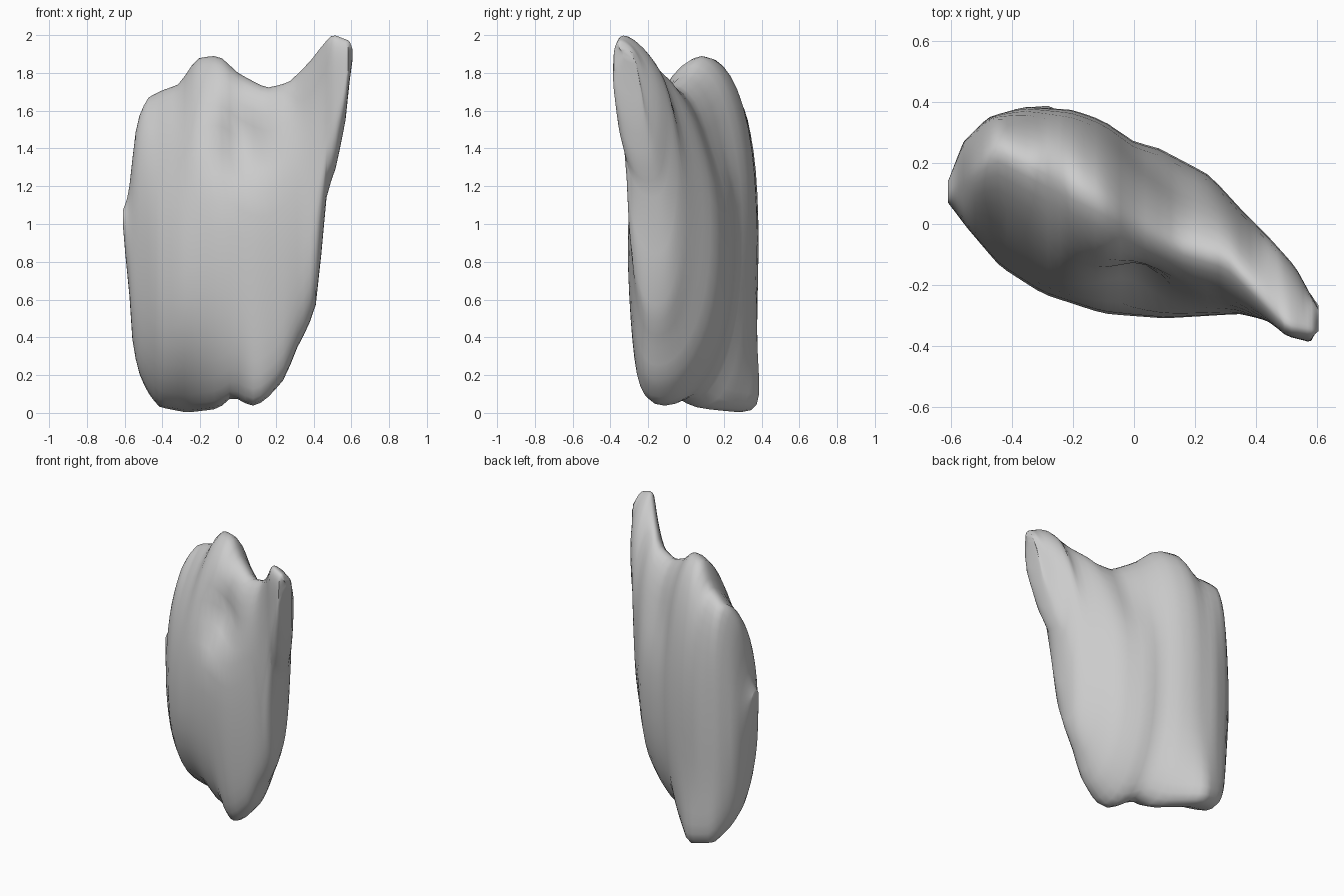
import bpy, bmesh, math

cube = bpy.data.objects.get("Cube")
if cube:
    bpy.data.objects.remove(cube, do_unlink=True)

# Outlines of the body, each a short list of (x, value) points
TOP = [(-.61, 1.07), (-.585, 1.14), (-.565, 1.25), (-.555, 1.42), (-.53, 1.56), (-.48, 1.67),
       (-.4, 1.71), (-.31, 1.74), (-.22, 1.88), (-.1, 1.895), (0, 1.8), (.15, 1.72),
       (.27, 1.75), (.38, 1.86), (.45, 1.95), (.5, 2.005), (.59, 1.97), (.605, 1.93)]
BOTTOM = [(-.61, 1), (-.595, .82), (-.572, .6), (-.56, .38), (-.53, .22), (-.48, .11), (-.42, .03),
          (-.27, 0), (-.1, .02), (-.03, .09), (.07, .03), (.14, .06), (.25, .18), (.31, .34),
          (.36, .43), (.43, .6), (.455, 1.12), (.52, 1.3), (.57, 1.55), (.59, 1.75), (.605, 1.86)]
FRONT = [(-.61, .07), (-.55, -.01), (-.44, -.14), (-.3, -.23), (-.1, -.295), (.1, -.31),
         (.35, -.295), (.45, -.32), (.5, -.36), (.58, -.39), (.605, -.33)]
BACK = [(-.61, .14), (-.56, .27), (-.48, .35), (-.36, .385), (-.2, .375), (-.1, .34), (0, .27),
        (.08, .25), (.25, .16), (.35, .05), (.44, -.04), (.53, -.14), (.605, -.28)]
FOOT_LINE = [(-.61, .1), (-.45, .27), (-.27, .3), (.05, -.1), (.13, -.14), (.44, -.16), (.605, -.27)]
CREST_LINE = [(-.61, .1), (-.45, .24), (-.12, .08), (.15, -.07), (.3, -.12), (.5, -.33), (.605, -.35)]


def along(outline, x):
    """Height or depth of an outline at x."""
    for (a, va), (b, vb) in zip(outline, outline[1:]):
        if x <= b:
            return va + (vb - va) * (x - a) / (b - a)
    return outline[-1][1]


def rounded(value, power):
    return math.copysign(abs(value) ** power, value)


def ramp(value, start, end):
    return max(0, min(1, (value - start) / (end - start)))


def section_point(x, angle):
    """One point of the upright slice at x: narrow at the crest, full at the foot."""
    low, high = along(BOTTOM, x), along(TOP, x)
    front, back = along(FRONT, x), along(BACK, x)
    mid = (front + back) / 2
    up = rounded(math.sin(angle), .94)
    across = rounded(math.cos(angle), 1.15 if up > 0 else .88)
    z = (low + high) / 2 + up * (high - low) / 2
    if up > 0:
        lean = (along(CREST_LINE, x) - mid) * up ** 2
    else:
        lean = (along(FOOT_LINE, x) - mid) * abs(up) ** 3
    y = mid + across * (back - front) / 2 + lean
    # Hollow with a ledge on the upper front, and a shallow dip on the back
    if across < 0:
        depth = ramp(z, 1.22, 1.42) * ramp(z, 1.75, 1.45) * min(1, -1.3 * across)
        y += .12 * depth * math.exp(-((x - .01) / .14) ** 2)
    else:
        y -= .04 * across * math.exp(-((x - .1) / .12) ** 2 - ((z - 1.45) / .2) ** 2)
    return x, y, z


# Slices are closer together at both ends
SLICES, SIDES = 46, 40
bm = bmesh.new()
rings = []
for i in range(SLICES + 1):
    x = -.0025 - .6075 * math.cos(math.pi * i / SLICES)
    rings.append([bm.verts.new(section_point(x, math.tau * j / SIDES)) for j in range(SIDES)])
for a, b in zip(rings, rings[1:]):
    for j in range(SIDES):
        k = (j + 1) % SIDES
        bm.faces.new((a[j], a[k], b[k], b[j]))
bm.faces.new(rings[0])
bm.faces.new(rings[-1])
bmesh.ops.smooth_vert(bm, verts=[v for r in rings[2:-2] for v in r], factor=.3,
                      use_axis_x=True, use_axis_y=True, use_axis_z=True)
bmesh.ops.recalc_face_normals(bm, faces=bm.faces)

mesh = bpy.data.meshes.new("lumpy_body")
bm.to_mesh(mesh)
bm.free()
body = bpy.data.objects.new("lumpy_body", mesh)
bpy.context.collection.objects.link(body)

# Plain grey material
grey = bpy.data.materials.new("plain_grey")
grey.use_nodes = True
colour = (.6, .6, .6, 1)
grey.diffuse_color = colour
grey.node_tree.nodes["Principled BSDF"].inputs["Base Color"].default_value = colour
mesh.materials.append(grey)

# Smooth shading with sharp creases kept
bpy.context.view_layer.objects.active = body
body.select_set(True)
bpy.ops.object.shade_smooth_by_angle(angle=math.radians(40))
